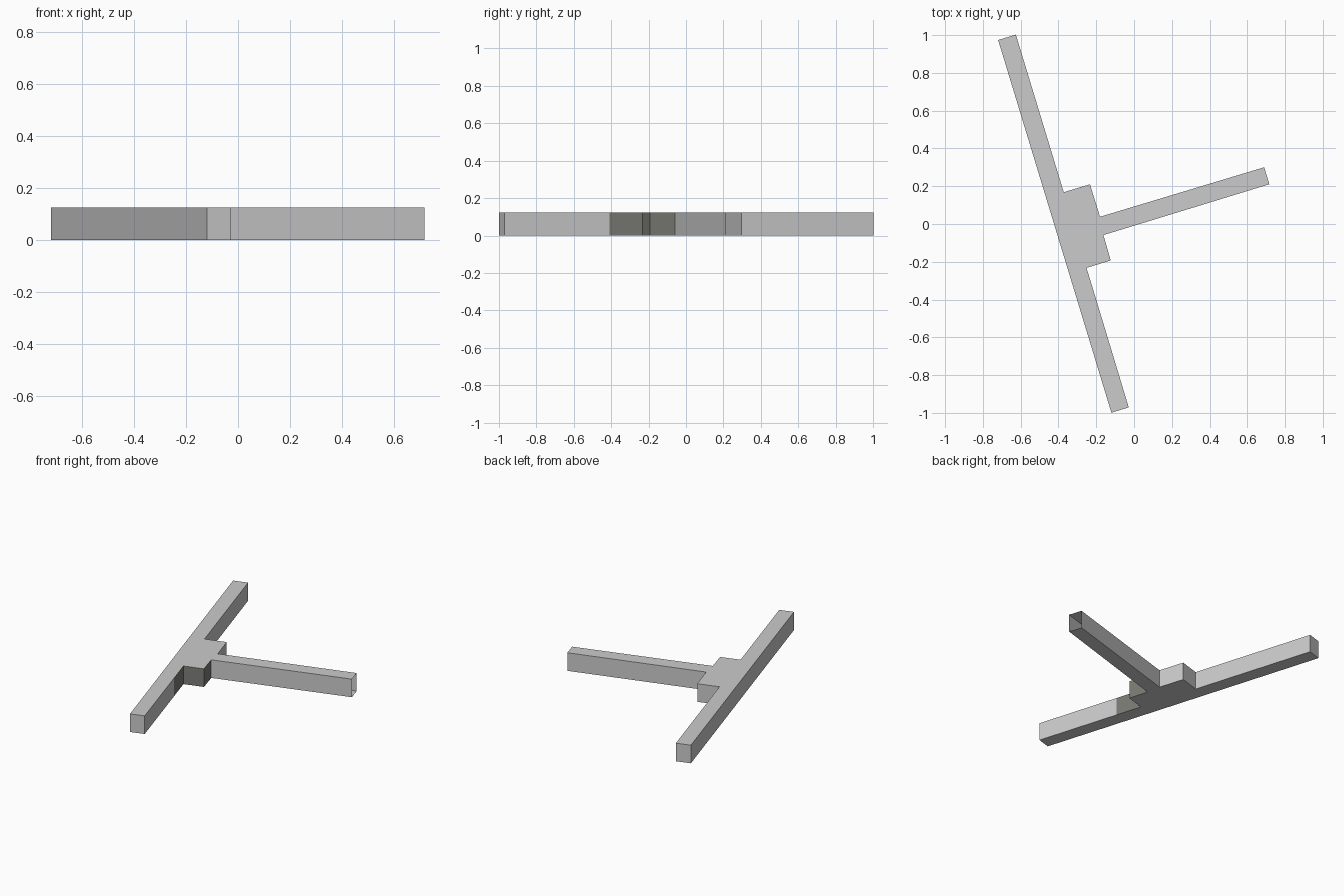
import bpy, bmesh
from math import radians, cos, sin

if "Cube" in bpy.data.objects:
    bpy.data.objects.remove(bpy.data.objects["Cube"])

HEIGHT = 0.124
TURN = radians(16.9)

# Plan of the branching wall, in its own unrotated axes
plan = [
    (-0.405, -0.921), (-0.309, -0.921),                     # long wall, near end
    (-0.308, -0.335), (-0.308, -0.149),                     # dark stretch of wall
    (-0.174, -0.149), (-0.172, -0.009),                     # block, near half
    (0.747, -0.007), (0.747, 0.087),                        # side arm
    (-0.161, 0.089), (-0.162, 0.269), (-0.307, 0.269),      # block, far half
    (-0.307, 1.141), (-0.405, 1.141),                       # long wall, far end
]
DARK_SIDES = (2, 3, 4)
OPEN_SIDE = 6


def place(u, v):
    return (u * cos(TURN) - v * sin(TURN), u * sin(TURN) + v * cos(TURN))


def material(name, colour):
    mat = bpy.data.materials.new(name)
    mat.diffuse_color = colour
    mat.use_nodes = True
    mat.node_tree.nodes["Principled BSDF"].inputs["Base Color"].default_value = mat.diffuse_color
    return mat


# Extrude the plan, leaving the tip of the side arm open
bm = bmesh.new()
points = [place(u, v) for u, v in plan]
low = [bm.verts.new((x, y, 0)) for x, y in points]
high = [bm.verts.new((x, y, HEIGHT)) for x, y in points]
bm.faces.new(high)
bm.faces.new(low[::-1])
for i in range(len(plan)):
    if i == OPEN_SIDE:
        continue
    j = (i + 1) % len(plan)
    side = bm.faces.new((low[i], low[j], high[j], high[i]))
    side.material_index = 1 if i in DARK_SIDES else 0

mesh = bpy.data.meshes.new("branching_wall")
bm.to_mesh(mesh)
bm.free()
mesh.materials.append(material("pale_grey", (0.8, 0.8, 0.8, 1)))
mesh.materials.append(material("dark_grey", (0.2, 0.2, 0.18, 1)))
wall = bpy.data.objects.new("branching_wall", mesh)
bpy.context.collection.objects.link(wall)
